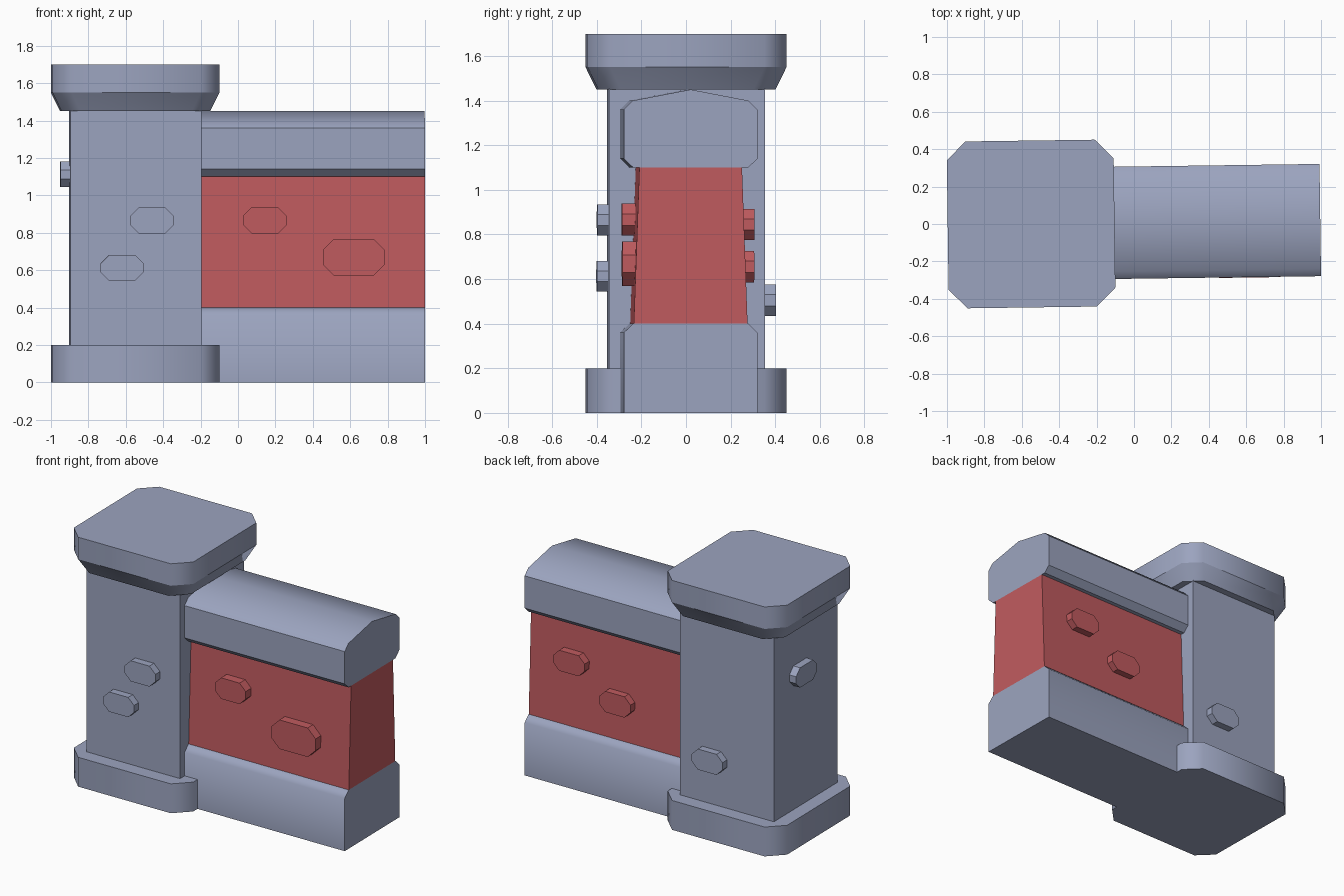
import bpy, bmesh, math
from mathutils import Matrix

if "Cube" in bpy.data.objects:
    bpy.data.objects.remove(bpy.data.objects["Cube"])

# The whole piece is turned very slightly about the pillar's axis
PLACE = Matrix.Translation((-0.55, 0, 0)) @ Matrix.Rotation(math.radians(0.78), 4, 'Z')


def material(name, rgb):
    m = bpy.data.materials.new(name)
    m.diffuse_color = (*rgb, 1)
    m.use_nodes = True
    m.node_tree.nodes["Principled BSDF"].inputs["Base Color"].default_value = m.diffuse_color
    return m


STONE = material("blue_grey_stone", (0.33, 0.37, 0.52))
RED = material("red_brick", (0.53, 0.105, 0.115))


def loft(name, rings, mat, smooth=0, sharp_rings=False):
    """Closed solid through equal-length rings; edges under `smooth` degrees are shaded smooth."""
    bm = bmesh.new()
    loops = [[bm.verts.new(p) for p in r] for r in rings]
    n = len(loops[0])
    for a, b in zip(loops, loops[1:]):
        for i in range(n):
            j = (i + 1) % n
            bm.faces.new((a[i], a[j], b[j], b[i]))
    bm.faces.new(loops[0][::-1])
    bm.faces.new(loops[-1])
    bmesh.ops.recalc_face_normals(bm, faces=bm.faces)
    for f in bm.faces:
        f.smooth = smooth > 0
    for e in bm.edges:
        flat_edge = sharp_rings and abs(e.verts[0].co.z - e.verts[1].co.z) < 1e-5
        e.smooth = not flat_edge and e.calc_face_angle(0) < math.radians(smooth)
    bm.transform(PLACE)
    mesh = bpy.data.meshes.new(name)
    bm.to_mesh(mesh)
    bm.free()
    mesh.materials.append(mat)
    ob = bpy.data.objects.new(name, mesh)
    bpy.context.collection.objects.link(ob)
    return ob


def octagon(hw, hh, c):
    """Rectangle with cut corners, centred on the origin."""
    return [(hw, -hh + c), (hw, hh - c), (hw - c, hh), (-hw + c, hh),
            (-hw, hh - c), (-hw, -hh + c), (-hw + c, -hh), (hw - c, -hh)]


def level(half, z, c=0.1):
    return [(x, y, z) for x, y in octagon(half, half, c)]


# Pillar: plinth, square shaft, flared cap
loft("pillar_base", [level(0.446, 0), level(0.446, 0.2)], STONE, 50, True)
s = 0.35
loft("pillar_shaft", [[(-s, -s, z), (s, -s, z), (s, s, z), (-s, s, z)] for z in (0.15, 1.5)], STONE)
loft("pillar_cap", [level(0.397, 1.45), level(0.446, 1.55), level(0.446, 1.7)], STONE, 50, True)


# Wall: mirrored cross-sections swept along x
def wall(name, half_profile, mat, smooth=0):
    prof = half_profile + [(-y, z) for y, z in reversed(half_profile) if y > 0]
    loft(name, [[(x, y, z) for y, z in prof] for x in (0.35, 1.546)], mat, smooth)


wall("wall_footing", [(0.3, 0), (0.3, 0.36), (0.258, 0.4)], STONE, 50)
wall("wall_panel", [(0.255, 0.4), (0.23, 1.1)], RED)
wall("wall_coping", [(0.258, 1.1), (0.3, 1.14), (0.3, 1.36), (0.26, 1.4), (0, 1.45)], STONE, 40)


# Raised stones: x0, x1, z0, z1, inner y, outer y
def raised(name, x0, x1, z0, z1, inner, outer, mat, along_y=False):
    cx, cz = (x0 + x1) / 2, (z0 + z1) / 2
    c = 0.25 * (z1 - z0) + 0.01
    pts = octagon((x1 - x0) / 2, (z1 - z0) / 2, c)
    if along_y:
        rings = [[(d, cx + a, cz + b) for a, b in pts] for d in (inner, outer)]
    else:
        rings = [[(cx + 0.55 + a, d, cz + b) for a, b in pts] for d in (inner, outer)]
    loft(name, rings, mat)


raised("pillar_front_stone_upper", -0.58, -0.35, 0.795, 0.935, -0.3, -0.4, STONE)
raised("pillar_front_stone_lower", -0.74, -0.51, 0.545, 0.68, -0.3, -0.4, STONE)
raised("pillar_back_stone", -0.55, -0.32, 0.435, 0.575, 0.3, 0.4, STONE)
raised("pillar_side_stone", -0.05, 0.18, 1.045, 1.18, -0.3, -0.4, STONE, True)
raised("wall_front_brick_small", 0.025, 0.255, 0.795, 0.938, -0.2, -0.298, RED)
raised("wall_front_brick_large", 0.45, 0.78, 0.57, 0.768, -0.2, -0.302, RED)
raised("wall_back_brick_upper", 0.555, 0.79, 0.775, 0.915, 0.2, 0.29, RED)
raised("wall_back_brick_lower", 0.21, 0.445, 0.585, 0.727, 0.2, 0.293, RED)
